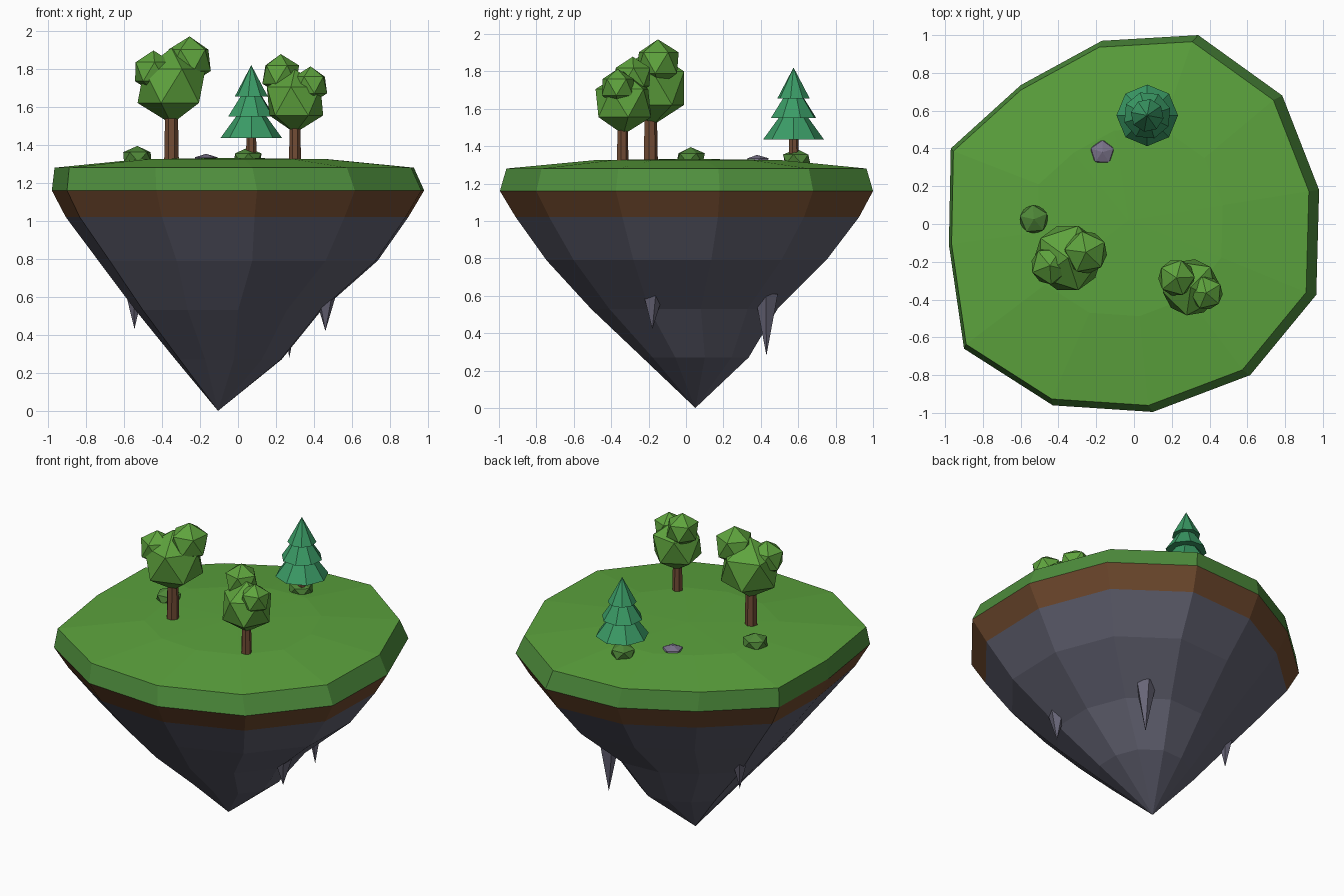
import bpy, bmesh, math
from mathutils import Matrix, Vector

if "Cube" in bpy.data.objects:
    bpy.data.objects.remove(bpy.data.objects["Cube"])


def material(name, srgb):
    m = bpy.data.materials.new(name)
    lin = [c / 12.92 if c <= 0.04045 else ((c + 0.055) / 1.055) ** 2.4 for c in srgb]
    m.diffuse_color = (*lin, 1)
    m.use_nodes = True
    m.node_tree.nodes["Principled BSDF"].inputs["Base Color"].default_value = m.diffuse_color
    return m


GRASS = material("grass_top", (0.36, 0.64, 0.24))
TURF = material("grass_side", (0.31, 0.56, 0.24))
DIRT = material("dirt", (0.44, 0.29, 0.18))
ROCK = material("rock", (0.375, 0.375, 0.435))
SPIKE = material("spike_rock", (0.41, 0.40, 0.47))
BARK = material("bark", (0.45, 0.30, 0.21))
LEAF = material("leaf", (0.37, 0.64, 0.24))
BUSH = material("bush_leaf", (0.31, 0.53, 0.22))
PINE = material("pine_needles", (0.23, 0.61, 0.40))
STONE = material("stone", (0.48, 0.45, 0.54))


def finish(name, bm, mats):
    bmesh.ops.recalc_face_normals(bm, faces=bm.faces[:])
    me = bpy.data.meshes.new(name)
    bm.to_mesh(me)
    bm.free()
    for m in mats:
        me.materials.append(m)
    ob = bpy.data.objects.new(name, me)
    bpy.context.collection.objects.link(ob)
    return ob


def cone(name, x, y, z0, z1, r0, r1, sides, mat, turn=0.0):
    bm = bmesh.new()
    bmesh.ops.create_cone(bm, cap_ends=True, segments=sides, radius1=r0, radius2=r1,
                          depth=z1 - z0,
                          matrix=Matrix.Translation((x, y, (z0 + z1) / 2)) @ Matrix.Rotation(turn, 4, 'Z'))
    bmesh.ops.remove_doubles(bm, verts=bm.verts[:], dist=1e-5)
    return finish(name, bm, [mat])


def blob(name, x, y, z, r, mat, turn=0.0, flat=1.0):
    bm = bmesh.new()
    bmesh.ops.create_icosphere(bm, subdivisions=1, radius=r,
                               matrix=Matrix.Translation((x, y, z)) @ Matrix.Rotation(turn, 4, 'Z')
                               @ Matrix.Diagonal((1, 1, flat, 1)))
    return finish(name, bm, [mat])


# Island: one irregular outline, lofted through scaled rings between two poles
outline = [(0.34, 1.0), (-0.17, 0.97), (-0.60, 0.735), (-0.97, 0.40), (-0.98, -0.11), (-0.90, -0.66),
           (-0.43, -0.96), (0.10, -0.995), (0.615, -0.80), (0.965, -0.375), (0.98, 0.18), (0.785, 0.68)]
# scale, centre x, centre y, z, material slot of the band below the ring
rings = [(0.50, -0.02, 0.01, 1.325, 0),
         (0.965, -0.02, 0.0, 1.28, 1),
         (1.00, 0.0, 0.0, 1.16, 2),
         (0.92, -0.005, 0.005, 1.02, 3),
         (0.75, 0.0, 0.0, 0.79, 3),
         (0.50, -0.05, -0.01, 0.53, 3),
         (0.285, -0.05, 0.05, 0.27, 3)]
bm = bmesh.new()
loops = [[bm.verts.new((x * s + cx, y * s + cy, z)) for x, y in outline] for s, cx, cy, z, _ in rings]
top = bm.verts.new((-0.03, 0.02, 1.332))
tip = bm.verts.new((-0.105, 0.05, 0.0))
n = len(outline)
for i in range(n):
    j = (i + 1) % n
    bm.faces.new((top, loops[0][i], loops[0][j])).material_index = 0
    bm.faces.new((tip, loops[-1][j], loops[-1][i])).material_index = 3
    for a, b, ring in zip(loops, loops[1:], rings):
        bm.faces.new((a[i], b[i], b[j], a[j])).material_index = ring[4]
finish("island", bm, [GRASS, TURF, DIRT, ROCK])

# Hanging rock spikes
for k, (x, y, z0, z1, r) in enumerate([(0.46, -0.18, 0.42, 0.63, 0.065),
                                       (0.27, 0.43, 0.28, 0.61, 0.065),
                                       (-0.545, 0.21, 0.43, 0.63, 0.05)]):
    cone(f"rock_spike_{k + 1}", x, y, z0, z1, 0.0, r, 5, SPIKE, k * 0.9)

# Round trees: trunk plus three leaf blobs each
trees = [((-0.35, -0.19, 0.04, 1.54),
          [(-0.35, -0.18, 1.71, 0.20), (-0.255, -0.15, 1.845, 0.126), (-0.445, -0.22, 1.785, 0.112)]),
         ((0.30, -0.34, 0.033, 1.49),
          [(0.30, -0.335, 1.63, 0.168), (0.225, -0.285, 1.77, 0.108), (0.382, -0.365, 1.715, 0.098)])]
for t, ((x, y, r, z1), blobs) in enumerate(trees):
    cone(f"tree_{t + 1}_trunk", x, y, 1.29, z1, r, r * 0.88, 7, BARK)
    for k, (bx, by, bz, br) in enumerate(blobs):
        blob(f"tree_{t + 1}_leaves_{k + 1}", bx, by, bz, br, LEAF, 0.5 * k + t * 0.8)

# Pine: trunk and three stacked cones
px, py = 0.07, 0.575
cone("pine_trunk", px, py, 1.27, 1.45, 0.03, 0.026, 7, BARK)
for k, (z0, z1, r) in enumerate([(1.435, 1.66, 0.163), (1.55, 1.745, 0.127), (1.655, 1.82, 0.088)]):
    cone(f"pine_tier_{k + 1}", px, py, z0, z1, r, 0.0, 8, PINE, k * 0.3)

# Bushes and stone
blob("bush_1", -0.53, 0.025, 1.335, 0.085, BUSH, 0.4, 0.7)
blob("bush_2", 0.052, 0.592, 1.33, 0.082, BUSH, 1.0, 0.68)
blob("stone", -0.168, 0.38, 1.32, 0.07, STONE, 0.3, 0.47)
